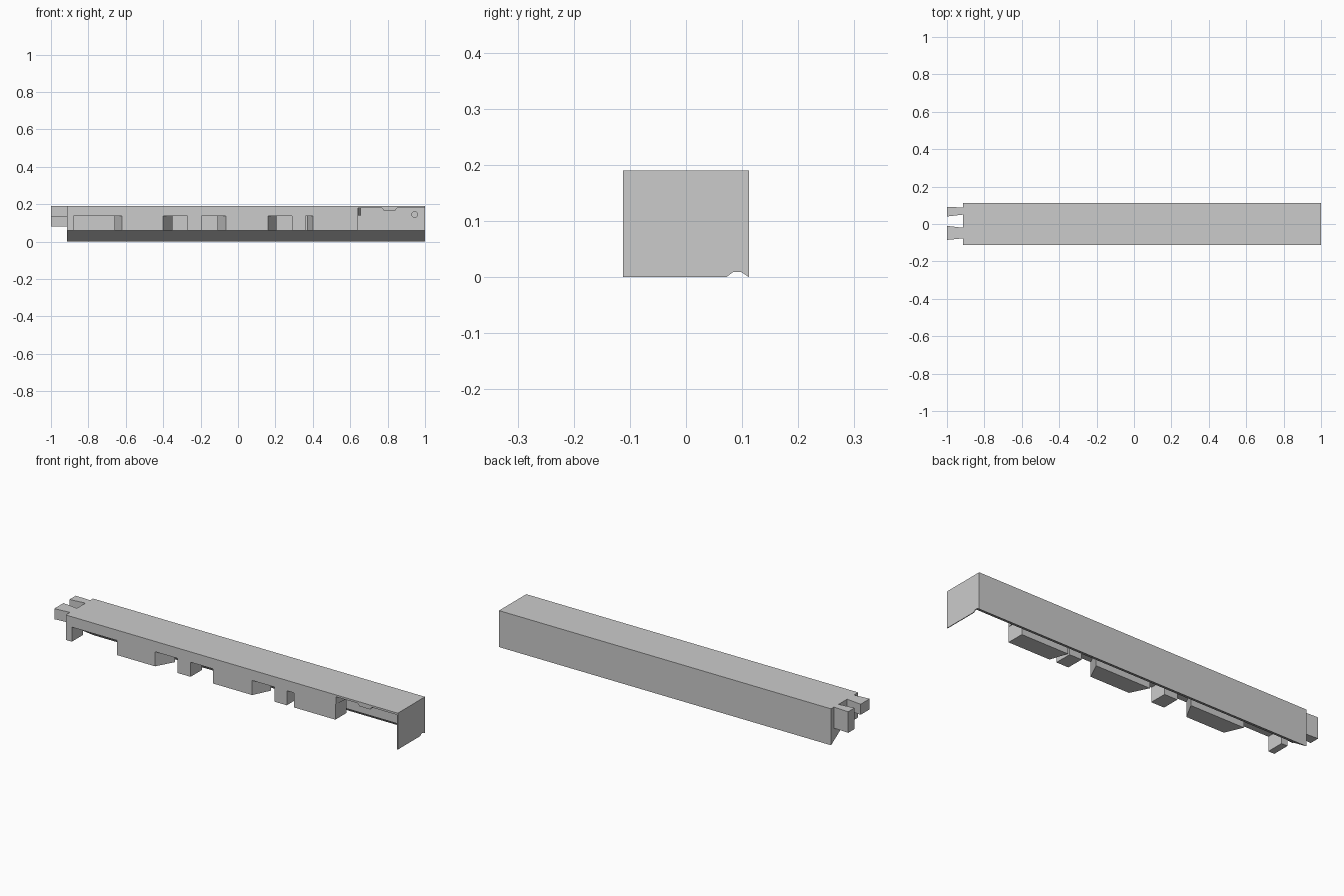
import bpy, bmesh
from mathutils import Vector

if "Cube" in bpy.data.objects:
    bpy.data.objects.remove(bpy.data.objects["Cube"], do_unlink=True)

grey = bpy.data.materials.new("plain_grey")
grey.use_nodes = True
GREY = (0.6, 0.6, 0.6, 1)
grey.diffuse_color = GREY
grey.node_tree.nodes["Principled BSDF"].inputs["Base Color"].default_value = GREY

AXES = {"x": lambda a, b, d: (d, a, b),
        "y": lambda a, b, d: (a, d, b),
        "z": lambda a, b, d: (a, b, d)}


def prism(name, outline, axis, start, end):
    """Extrude a flat outline along one axis."""
    place = AXES[axis]
    bm = bmesh.new()
    face = bm.faces.new([bm.verts.new(place(a, b, start)) for a, b in outline])
    new = bmesh.ops.extrude_face_region(bm, geom=[face])["geom"]
    shift = Vector(place(0, 0, end - start))
    bmesh.ops.translate(bm, verts=[v for v in new if isinstance(v, bmesh.types.BMVert)], vec=shift)
    bmesh.ops.recalc_face_normals(bm, faces=bm.faces)
    mesh = bpy.data.meshes.new(name)
    bm.to_mesh(mesh)
    bm.free()
    mesh.materials.append(grey)
    obj = bpy.data.objects.new(name, mesh)
    bpy.context.collection.objects.link(obj)
    return obj


def cut(target, cutter):
    cutter.hide_render = True
    cutter.hide_set(True)
    cutter.display_type = "WIRE"
    mod = target.modifiers.new(cutter.name, "BOOLEAN")
    mod.operation = "DIFFERENCE"
    mod.solver = "EXACT"
    mod.object = cutter
    bpy.context.view_layer.objects.active = target
    bpy.ops.object.modifier_apply(modifier=mod.name)
    bpy.data.objects.remove(cutter, do_unlink=True)


HALF, TOP, LOW, CEIL = 0.112, 0.19, 0.06, 0.136
LEFT_END, PLATE = -0.915, 0.996
BACK, PANEL = -0.02, 0.02   # rear of the hanging blocks, front of the inner panel

# Main beam: sloped underside at the back, slot behind the front blocks
beam = prism("beam", [(HALF, 0), (HALF, TOP), (-HALF, TOP), (-HALF, LOW), (BACK, LOW),
                      (BACK, CEIL), (PANEL, CEIL), (PANEL, LOW)], "x", LEFT_END, PLATE)

# Splayed pockets: left and right at the front, then at the rear
pockets = [(-0.88, -0.62, -0.88, -0.66), (-0.40, -0.27, -0.35, -0.27),
           (-0.195, -0.065, -0.195, -0.11), (0.16, 0.29, 0.205, 0.29),
           (0.36, 0.40, 0.36, 0.37)]
for i, (l, r, l2, r2) in enumerate(pockets):
    cut(beam, prism("pocket_cutter", [(l, -0.15), (r, -0.15), (r, -HALF), (r2, BACK), (r2, 0),
                                      (l2, 0), (l2, BACK), (l, -HALF)], "z", 0.03, CEIL))

# Tall recess at the end, with a small tab hanging from its lip
cut(beam, prism("recess_cutter", [(0.64, 0.03), (0.64, 0.18), (0.77, 0.18), (0.78, 0.167),
                                  (0.84, 0.167), (0.85, 0.18), (1.05, 0.18), (1.05, 0.03)],
                "y", -0.15, PANEL))

# Round hole in the recess panel
bpy.ops.mesh.primitive_cylinder_add(vertices=16, radius=0.016, depth=0.08,
                                    location=(0.945, PANEL, 0.145), rotation=(1.5708, 0, 0))
hole = bpy.context.object
hole.name = "hole_cutter"
hole.data.materials.append(grey)
cut(beam, hole)

# Wedge in the upper corner of the recess
prism("recess_wedge", [(0.639, -0.11), (0.641, -0.11), (0.656, PANEL), (0.639, PANEL)],
      "z", 0.14, 0.181)

# End plate with a shallow notch near the back
prism("end_plate", [(-HALF, 0), (0.072, 0), (0.084, 0.009), (0.098, 0.009), (HALF, 0),
                    (HALF, TOP), (-HALF, TOP)], "x", PLATE, 1)

# Flared connector pegs: back one deep, front one shallow
for name, tip, base, low in (("back_peg", (0.04, 0.092), (0.05, 0.088), 0.08),
                             ("front_peg", (-0.085, -0.01), (-0.077, -0.02), 0.135)):
    prism(name, [(-1, tip[0]), (LEFT_END, base[0]), (LEFT_END, base[1]), (-1, tip[1])],
          "z", low, TOP)
